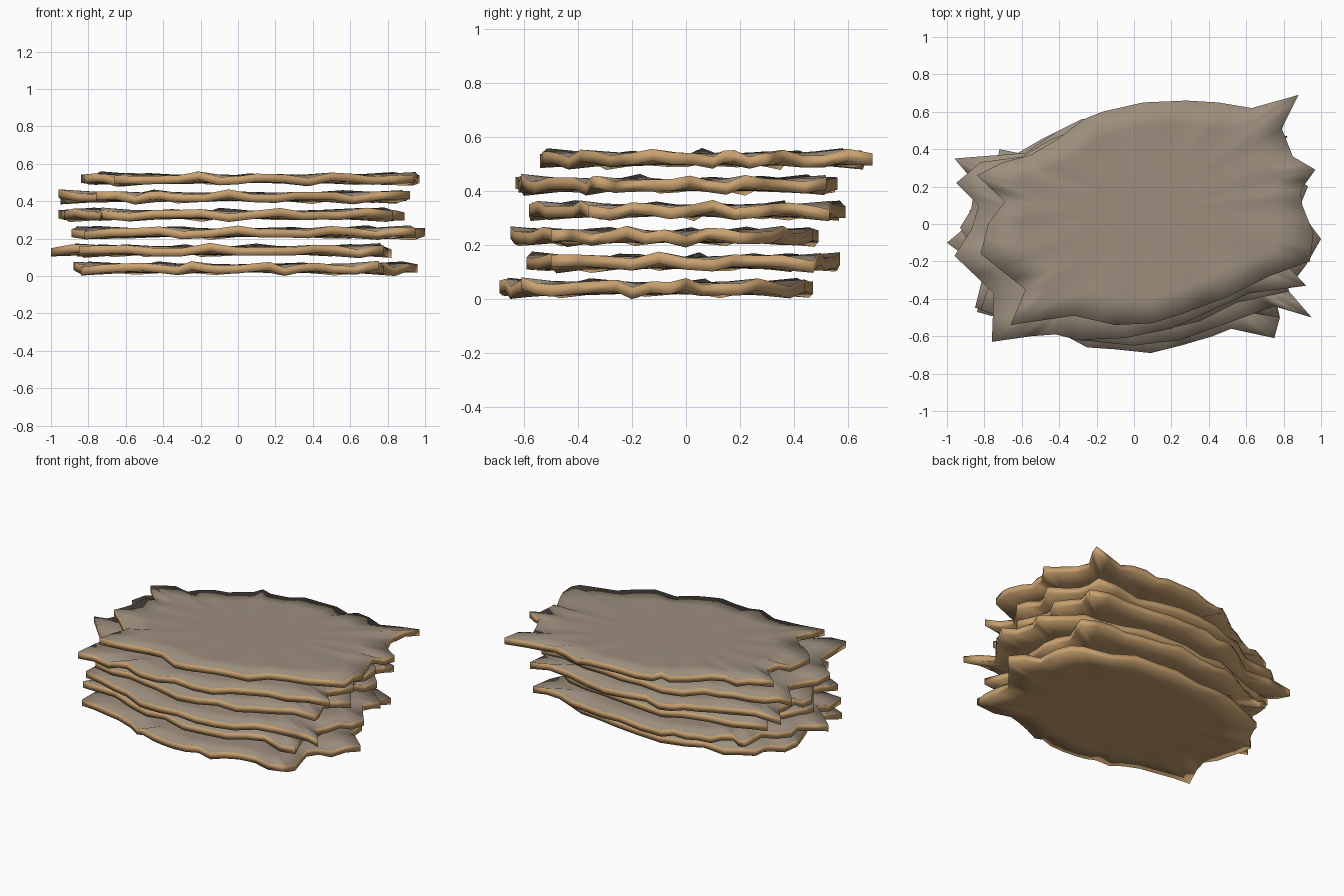
import bpy
import bmesh
import math

cube = bpy.data.objects.get("Cube")
if cube:
    bpy.data.objects.remove(cube)


def make_material(name, colour):
    mat = bpy.data.materials.new(name)
    mat.use_nodes = True
    mat.diffuse_color = colour
    bsdf = next(n for n in mat.node_tree.nodes if n.type == 'BSDF_PRINCIPLED')
    bsdf.inputs["Base Color"].default_value = colour
    bsdf.inputs["Roughness"].default_value = 0.9
    return mat


TAN = make_material("tan hide", (0.58, 0.355, 0.16, 1))
GREY = make_material("grey brown hide", (0.33, 0.27, 0.205, 1))

HALF_THICK = 0.022
WAVE = 0.019
SPACING = 0.0956
RINGS = (1.0, 0.78, 0.5)      # rim to middle


def add_midpoints(outline):
    """Split each outline edge so that the rim can ripple."""
    points = []
    for i, (x, y) in enumerate(outline):
        nx, ny = outline[(i + 1) % len(outline)]
        points += [(x, y), ((x + nx) / 2, (y + ny) / 2)]
    return points


def ripple(i, level):
    """Uneven rise and fall along the rim, from -1 to 1."""
    return 0.6 * math.sin(i * 1.6 + level * 1.7) + 0.4 * math.sin(i * 2.6 + level)


def hide_sheet(name, level, outline):
    """One ragged sheet: grey upper face, tan rim and underside."""
    points = add_midpoints(outline)
    count = len(points)
    cx = (min(p[0] for p in points) + max(p[0] for p in points)) / 2
    cy = (min(p[1] for p in points) + max(p[1] for p in points)) / 2
    height = HALF_THICK + WAVE + SPACING * level
    bm = bmesh.new()

    # Rippled skins, fading to flat in the middle
    def skin(side):
        rings = []
        for scale in RINGS:
            ring = []
            for i, (x, y) in enumerate(points):
                lift = WAVE * scale ** 5 * ripple(i, level)
                ring.append(bm.verts.new((cx + (x - cx) * scale,
                                          cy + (y - cy) * scale,
                                          height + side * HALF_THICK + lift)))
            rings.append(ring)
        middle = bm.verts.new((cx, cy, height + side * HALF_THICK))
        return rings, middle

    def bridge(outer, inner, flip, material):
        for i in range(count):
            j = (i + 1) % count
            quad = [outer[i], outer[j], inner[j], inner[i]]
            face = bm.faces.new(quad[::-1] if flip else quad)
            face.material_index = material

    upper, lower = skin(1), skin(-1)
    for (rings, middle), flip, material in ((upper, False, 1), (lower, True, 0)):
        for outer, inner in zip(rings, rings[1:]):
            bridge(outer, inner, flip, material)
        last = rings[-1]
        for i in range(count):
            tri = [last[i], last[(i + 1) % count], middle]
            face = bm.faces.new(tri[::-1] if flip else tri)
            face.material_index = material

    # Cut edge around the sheet
    bridge(lower[0][0], upper[0][0], False, 0)

    for face in bm.faces:
        face.smooth = True
    mesh = bpy.data.meshes.new(name)
    bm.to_mesh(mesh)
    bm.free()
    mesh.materials.append(TAN)
    mesh.materials.append(GREY)
    obj = bpy.data.objects.new(name, mesh)
    bpy.context.collection.objects.link(obj)


# Sheets from the ground up, outlines run counter-clockwise
hide_sheet("bottom_hide", 0, [
    (.96, -.06), (.8, .06), (.79, .2), (.68, .33), (.35, .44), (.05, .47),
    (-.3, .44), (-.55, .38), (-.73, .3), (-.78, .18), (-.88, .07),
    (-.83, -.06), (-.76, -.24), (-.84, -.47), (-.62, -.53), (-.4, -.58),
    (-.25, -.66), (-.1, -.67), (.09, -.69), (.25, -.65), (.42, -.6),
    (.52, -.56), (.75, -.61), (.78, -.5), (.74, -.32), (.84, -.2)])

hide_sheet("second_hide", 1, [
    (.76, -.1), (.8, .1), (.72, .25), (.82, .47), (.6, .5), (.4, .53),
    (.1, .57), (-.2, .55), (-.36, .52), (-.5, .45), (-.62, .38), (-.72, .4),
    (-.74, .25), (-.86, .1), (-.88, 0), (-1, -.1), (-.8, -.25),
    (-.85, -.45), (-.6, -.46), (-.3, -.55), (0, -.59), (.3, -.55),
    (.52, -.46), (.78, -.5), (.7, -.3)])

hide_sheet("third_hide", 2, [
    (1, -.08), (.88, .08), (.93, .2), (.78, .32), (.6, .4), (.3, .47),
    (0, .49), (-.3, .46), (-.6, .36), (-.82, .3), (-.72, .15), (-.86, .02),
    (-.89, -.1), (-.76, -.28), (-.82, -.46), (-.55, -.55), (-.3, -.62),
    (0, -.65), (.25, -.62), (.5, -.53), (.75, -.44), (.95, -.5),
    (.82, -.35), (.92, -.22)])

hide_sheet("fourth_hide", 3, [
    (.89, -.06), (.78, .1), (.86, .26), (.74, .38), (.8, .53), (.5, .54),
    (.2, .59), (-.1, .57), (-.28, .56), (-.42, .49), (-.58, .38),
    (-.96, .35), (-.85, .22), (-.87, .08), (-.93, -.02), (-.82, -.2),
    (-.74, -.32), (-.72, -.5), (-.45, -.52), (-.2, -.57), (.1, -.58),
    (.35, -.52), (.55, -.42), (.83, -.36), (.78, -.2)])

hide_sheet("fifth_hide", 4, [
    (.9, -.05), (.82, .08), (.88, .22), (.74, .36), (.72, .52), (.4, .51),
    (.1, .56), (-.2, .55), (-.45, .45), (-.6, .36), (-.82, .33),
    (-.95, .22), (-.83, .1), (-.87, -.03), (-.96, -.17), (-.75, -.37),
    (-.76, -.63), (-.55, -.6), (-.42, -.59), (-.3, -.62), (-.05, -.61),
    (.2, -.56), (.42, -.46), (.62, -.37), (.92, -.33), (.8, -.2)])

hide_sheet("top_hide", 5, [
    (.96, -.05), (.9, .1), (.89, .18), (.97, .29), (.85, .36), (.79, .51),
    (.88, .69), (.63, .62), (.45, .65), (.28, .66), (.05, .65), (-.17, .6),
    (-.27, .56), (-.4, .46), (-.55, .37), (-.7, .33), (-.84, .26),
    (-.69, .12), (-.78, 0), (-.82, -.16), (-.72, -.24), (-.58, -.35),
    (-.66, -.54), (-.32, -.49), (-.1, -.54), (.1, -.53), (.26, -.48),
    (.5, -.39), (.72, -.28), (.94, -.2)])
